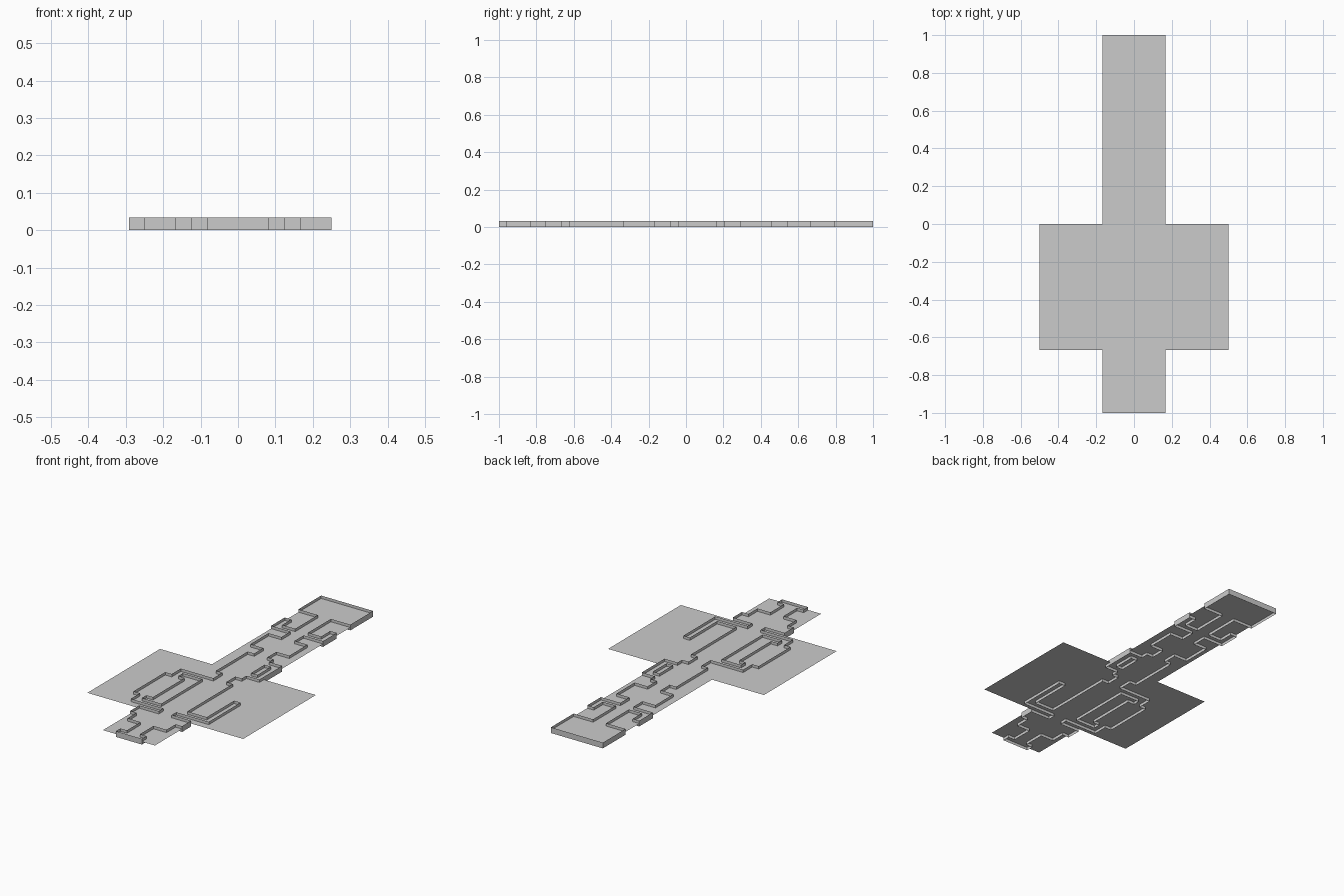
import bpy

if "Cube" in bpy.data.objects:
    bpy.data.objects.remove(bpy.data.objects["Cube"])

PX = 1 / 24          # one sprite pixel
HEIGHT = 0.8 * PX    # depth of the raised outline


def make(name, verts, faces):
    mesh = bpy.data.meshes.new(name)
    mesh.from_pydata(verts, [], faces)
    obj = bpy.data.objects.new(name, mesh)
    bpy.context.collection.objects.link(obj)
    return obj


def sheet(name, x, y0, y1):
    """Flat rectangle halfway up the outline walls, in pixels."""
    z = HEIGHT / 2
    corners = [(-x, y0), (x, y0), (x, y1), (-x, y1)]
    return make(name, [(a * PX, b * PX, z) for a, b in corners], [(0, 1, 2, 3)])


def wall(name, points, closed=False, mirrored=False):
    """Upright ribbon following a pixel path."""
    n = len(points)
    verts = [(x * PX, y * PX, z) for z in (0, HEIGHT) for x, y in points]
    faces = [(i, (i + 1) % n, (i + 1) % n + n, i + n)
             for i in range(n if closed else n - 1)]
    obj = make(name, verts, faces)
    if mirrored:
        mod = obj.modifiers.new("mirror", 'MIRROR')
        mod.use_axis[0] = True
        mod.merge_threshold = 0.0001
    return obj


# Flat sheets
sheet("shaft_sheet", 4, -24, 24)
sheet("wing_sheet", 12, -16, 0)

# Symmetric outline of the head and upper shaft
wall("head_outline", [(0, 24), (4, 24), (4, 19), (1, 19), (1, 14), (3, 14),
                      (3, 16), (4, 16), (4, 13), (1, 13), (1, 11), (3, 11),
                      (3, 7), (1, 7), (1, 5), (2, 5)], mirrored=True)

# Symmetric outline of the tail
wall("tail_outline", [(1, -15), (1, -16), (4, -16), (4, -18), (3, -18),
                      (3, -20), (1, -20), (1, -23), (2, -23), (2, -24),
                      (0, -24)], mirrored=True)

# Left side: shaft and curled loop
wall("left_outline", [(-2, 5), (-2, -2), (-1, -2), (-1, -4), (-6, -4),
                      (-6, -6), (-7, -6), (-7, -13), (-6, -13), (-6, -15),
                      (-1, -15)])
wall("left_loop_inside", [(-5, -5), (-2, -5), (-2, -14), (-5, -14), (-5, -13),
                          (-4, -13), (-4, -6), (-5, -6)], closed=True)

# Right side: ring and open hook
wall("right_outline", [(2, 5), (2, 4), (4, 4), (4, -1), (2, -1), (2, -2),
                       (1, -2), (1, -4), (2, -4), (2, -14), (5, -14), (5, -8),
                       (6, -8), (6, -15), (1, -15)])
wall("right_ring_inside", [(2, 0), (3, 0), (3, 3), (2, 3)], closed=True)
